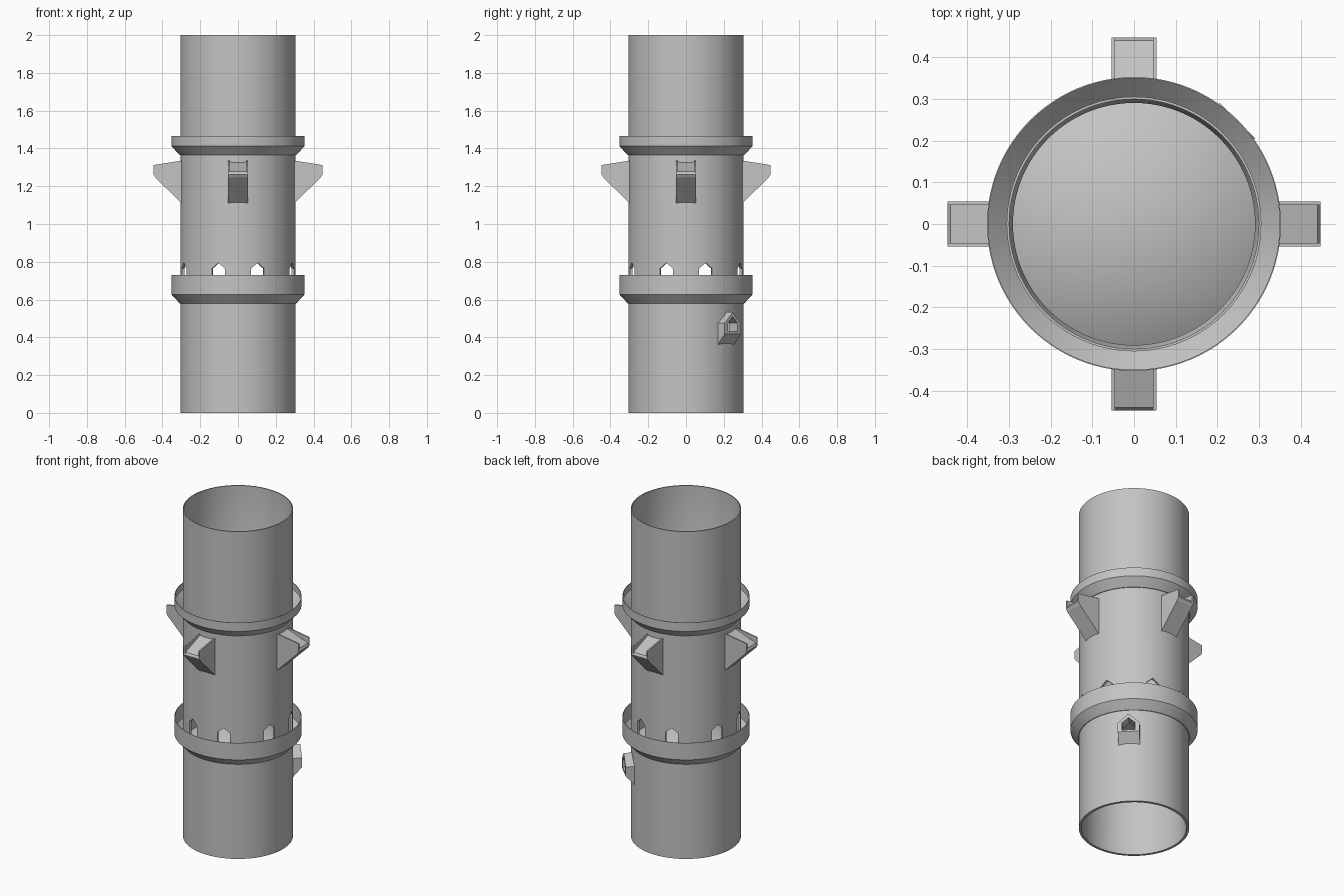
import bpy, bmesh
from math import radians, cos, sin, pi
from mathutils import Matrix, Vector

cube = bpy.data.objects.get("Cube")
if cube:
    bpy.data.objects.remove(cube, do_unlink=True)

grey = bpy.data.materials.new("plain_grey")
grey.use_nodes = True
grey.diffuse_color = (0.55, 0.55, 0.55, 1)
grey.node_tree.nodes["Principled BSDF"].inputs["Base Color"].default_value = (0.55, 0.55, 0.55, 1)
SEGMENTS = 96


def finish(name, bm):
    bmesh.ops.recalc_face_normals(bm, faces=bm.faces)
    mesh = bpy.data.meshes.new(name)
    bm.to_mesh(mesh)
    bm.free()
    mesh.materials.append(grey)
    obj = bpy.data.objects.new(name, mesh)
    bpy.context.collection.objects.link(obj)
    return obj


def select(obj):
    bpy.ops.object.select_all(action='DESELECT')
    obj.select_set(True)
    bpy.context.view_layer.objects.active = obj


def smooth(obj):
    select(obj)
    bpy.ops.object.shade_smooth_by_angle(angle=radians(25))


def revolve(name, profile):
    """Turn a closed (radius, z) profile around the z axis."""
    bm = bmesh.new()
    rings = []
    for i in range(SEGMENTS):
        a = 2 * pi * i / SEGMENTS
        rings.append([bm.verts.new((r * cos(a), r * sin(a), z)) for r, z in profile])
    n = len(profile)
    for i in range(SEGMENTS):
        p, q = rings[i], rings[(i + 1) % SEGMENTS]
        for j in range(n):
            k = (j + 1) % n
            bm.faces.new((p[j], q[j], q[k], p[k]))
    bmesh.ops.remove_doubles(bm, verts=bm.verts, dist=1e-5)
    return finish(name, bm)


def add_prism(bm, points, start, end, place, angle):
    """Extrude a flat outline; place maps (u, v, depth) to radial, across, up."""
    turn = Matrix.Rotation(radians(angle), 3, 'Z')
    a, b = [[bm.verts.new(turn @ Vector(place(u, v, d))) for u, v in points]
            for d in (start, end)]
    bm.faces.new(a)
    bm.faces.new(b[::-1])
    for i in range(len(points)):
        j = (i + 1) % len(points)
        bm.faces.new((a[i], b[i], b[j], a[j]))


def side(u, v, d):       # outline seen from the side: radius, height
    return (u, d, v)


def facing(u, v, d):     # outline seen from outside: across, height
    return (d, u, v)


def house(half, bottom, eaves, peak):
    return [(-half, bottom), (half, bottom), (half, eaves), (0, peak), (-half, eaves)]


def cut(obj, cutter):
    cutter.hide_render = True
    mod = obj.modifiers.new("cut", 'BOOLEAN')
    mod.object = cutter
    mod.operation = 'DIFFERENCE'
    mod.solver = 'EXACT'
    select(obj)
    bpy.ops.object.modifier_apply(modifier=mod.name)
    bpy.data.objects.remove(cutter, do_unlink=True)


# Hollow tube, slightly wider inside its upper section
tube = revolve("tube", [(0.305, 0), (0.305, 2), (0.299, 2), (0.299, 1.41),
                        (0.29, 1.39), (0.29, 0)])

# Pointed openings above the lower tray, in pairs beside each bracket
bm = bmesh.new()
for quarter in range(4):
    for offset in (-20, 20):
        add_prism(bm, house(0.036, 0.66, 0.765, 0.795), 0.22, 0.34,
                  facing, quarter * 90 + offset)
cut(tube, finish("opening_cutter", bm))

# Opening behind the spout
bm = bmesh.new()
add_prism(bm, house(0.036, 0.43, 0.475, 0.508), 0.22, 0.33, facing, 45)
cut(tube, finish("spout_opening_cutter", bm))
smooth(tube)

# Two gutter-shaped collars
for name, low, high in (("upper_collar", 1.365, 1.465), ("lower_collar", 0.58, 0.73)):
    collar = revolve(name, [(0.3, low), (0.309, low), (0.352, low + 0.047), (0.352, high),
                            (0.349, high), (0.349, low + 0.06), (0.3, low + 0.012)])
    smooth(collar)

# Inner cone that sheds towards the openings
cone = revolve("inner_cone", [(0.295, 0.58), (0, 0.75), (0, 0.74), (0.295, 0.57)])
smooth(cone)

# Four channel brackets
floor_outline = [(0.295, 1.33), (0.44, 1.277), (0.447, 1.262), (0.436, 1.245), (0.295, 1.105)]
cheek_outline = [(0.295, 1.336), (0.447, 1.312), (0.447, 1.262), (0.436, 1.245), (0.295, 1.105)]
for name, angle in (("left", 0), ("back", 90), ("right", 180), ("front", 270)):
    bm = bmesh.new()
    add_prism(bm, floor_outline, -0.046, 0.046, side, angle)
    for inner, outer in ((-0.046, -0.054), (0.046, 0.054)):
        add_prism(bm, cheek_outline, inner, outer, side, angle)
    finish(name + "_bracket", bm)

# Hooded spout: a house-shaped block, sloped underneath and hollowed out
bm = bmesh.new()
add_prism(bm, house(0.06, 0.355, 0.475, 0.533), 0.292, 0.35, facing, 45)
spout = finish("hooded_spout", bm)
bm = bmesh.new()
add_prism(bm, [(0.28, 0.34), (0.36, 0.43), (0.36, 0.3), (0.28, 0.3)], -0.1, 0.1, side, 45)
cut(spout, finish("slope_cutter", bm))
bm = bmesh.new()
add_prism(bm, house(0.036, 0.43, 0.475, 0.508), 0.25, 0.4, facing, 45)
cut(spout, finish("hood_cutter", bm))
